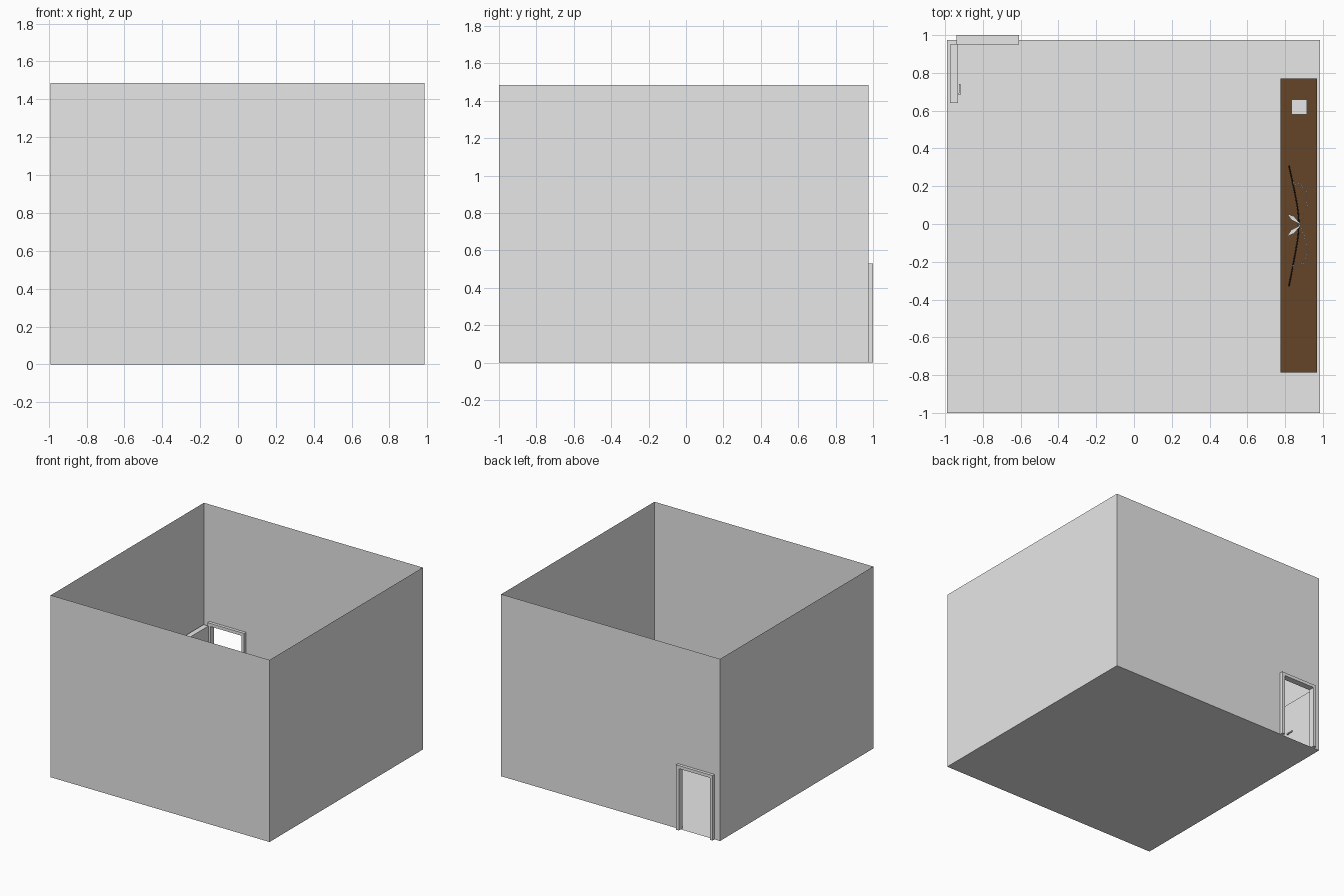
import bpy, bmesh, math
from mathutils import Vector

if "Cube" in bpy.data.objects:
    bpy.data.objects.remove(bpy.data.objects["Cube"])


def material(name, rgb):
    m = bpy.data.materials.new(name)
    m.diffuse_color = (*rgb, 1)
    m.use_nodes = True
    m.node_tree.nodes["Principled BSDF"].inputs["Base Color"].default_value = m.diffuse_color
    return m


GREY = material("pale grey", (0.8, 0.8, 0.8))
BROWN = material("dark wood", (0.134, 0.059, 0.021))
BLACK = material("near black", (0.02, 0.012, 0.008))


def finish(name, bm, mat):
    me = bpy.data.meshes.new(name)
    bm.to_mesh(me)
    bm.free()
    me.materials.append(mat)
    ob = bpy.data.objects.new(name, me)
    bpy.context.collection.objects.link(ob)
    return ob


def sheets(name, quads, mat):
    bm = bmesh.new()
    for q in quads:
        bm.faces.new([bm.verts.new(p) for p in q])
    return finish(name, bm, mat)


def boxes(name, spans, mat):
    """Each span is (x0, x1, y0, y1, z0, z1)."""
    bm = bmesh.new()
    for x0, x1, y0, y1, z0, z1 in spans:
        new = bmesh.ops.create_cube(bm, size=1)["verts"]
        for v in new:
            v.co = ((x0 + x1) / 2 + v.co.x * (x1 - x0),
                    (y0 + y1) / 2 + v.co.y * (y1 - y0),
                    (z0 + z1) / 2 + v.co.z * (z1 - z0))
    return finish(name, bm, mat)


def rod(name, points, radius, mat):
    cu = bpy.data.curves.new(name, "CURVE")
    cu.dimensions = "3D"
    cu.bevel_depth = radius
    cu.bevel_resolution = 0
    cu.resolution_u = 5
    cu.use_fill_caps = True
    sp = cu.splines.new("NURBS")
    sp.points.add(len(points) - 1)
    for p, co in zip(sp.points, points):
        p.co = (*co, 1)
    sp.use_endpoint_u = True
    sp.order_u = 3
    cu.materials.append(mat)
    ob = bpy.data.objects.new(name, cu)
    bpy.context.collection.objects.link(ob)
    return ob


# Room shell: thin floor and walls, open at the top
X0, X1, Y0, Y1, H = -0.99, 0.985, -1.0, 0.975, 1.485
DX0, DX1, DH = -0.915, -0.635, 0.505


def wall_y(y, a, b, z0, z1):
    return [(b, y, z0), (a, y, z0), (a, y, z1), (b, y, z1)]


def wall_x(x):
    return [(x, Y0, 0), (x, Y1, 0), (x, Y1, H), (x, Y0, H)]


sheets("floor", [[(X0, Y0, 0), (X1, Y0, 0), (X1, Y1, 0), (X0, Y1, 0)]], GREY)
sheets("front_wall", [wall_y(Y0, X1, X0, 0, H)], GREY)
sheets("right_wall", [wall_x(X1)], GREY)
sheets("left_wall", [wall_x(X0)[::-1]], GREY)
# Back wall leaves the doorway open
sheets("back_wall", [wall_y(Y1, X0, DX0, 0, H), wall_y(Y1, DX1, X1, 0, H),
                     wall_y(Y1, DX0, DX1, DH, H)], GREY)

# Door frame and the open door
boxes("door_frame", [(-0.94, DX0, 0.95, 1.0, 0, 0.53),
                     (DX1, -0.61, 0.95, 1.0, 0, 0.53),
                     (DX0, DX1, 0.95, 1.0, DH, 0.53)], GREY)
boxes("door", [(-0.975, -0.932, 0.64, 0.95, 0.002, DH)], GREY)
boxes("door_handle", [(-0.932, -0.92, 0.683, 0.693, 0.24, 0.25),
                      (-0.926, -0.918, 0.683, 0.74, 0.24, 0.25)], GREY)

# Long counter with a small box on it
TOP = 0.22
boxes("counter", [(0.775, 0.97, -0.785, 0.77, 0.001, TOP)], BROWN)
boxes("small_box", [(0.835, 0.915, 0.58, 0.66, TOP, TOP + 0.06)], GREY)

# Thin bowed rod lying along the counter
rod("bowed_rod", [(0.82, 0.31, TOP + 0.006), (0.85, 0.18, TOP + 0.006),
                  (0.88, 0, TOP + 0.006), (0.85, -0.18, TOP + 0.006),
                  (0.82, -0.33, TOP + 0.006)], 0.003, BLACK)

# Two curled, spiky sprays and two leaves, mirrored about the middle
for side, tag in ((1, "back"), (-1, "front")):
    ctrl = [Vector((0.875, -0.005, TOP + 0.01)),
            Vector((0.945, side * 0.13 - 0.005, TOP + 0.02)),
            Vector((0.93, side * 0.22 - 0.005, TOP + 0.02)),
            Vector((0.835, side * 0.22 - 0.005, TOP + 0.012))]
    bm = bmesh.new()
    n = 22
    for i in range(n):
        t = i / (n - 1)
        s = 1 - t
        p = (ctrl[0] * s**3 + ctrl[1] * 3 * s * s * t
             + ctrl[2] * 3 * s * t * t + ctrl[3] * t**3)
        d = ((ctrl[1] - ctrl[0]) * s * s + (ctrl[2] - ctrl[1]) * 2 * s * t
             + (ctrl[3] - ctrl[2]) * t * t).normalized()
        across = Vector((-d.y, d.x, 0)) * (1 if i % 2 else -1)
        a, b = p - d * 0.006, p + d * 0.006
        bm.faces.new([bm.verts.new(q) for q in (a, b, p + across * 0.01 + d * 0.008)])
    finish("spray_" + tag, bm, GREY)

    base, tip = Vector((0.885, -0.005, TOP + 0.008)), Vector((0.81, side * 0.06 - 0.005, TOP + 0.014))
    d = (tip - base).normalized()
    w = Vector((-d.y, d.x, 0)) * 0.012
    mid = base.lerp(tip, 0.6)
    sheets("leaf_" + tag, [[base, mid - w, tip, mid + w]], GREY)
